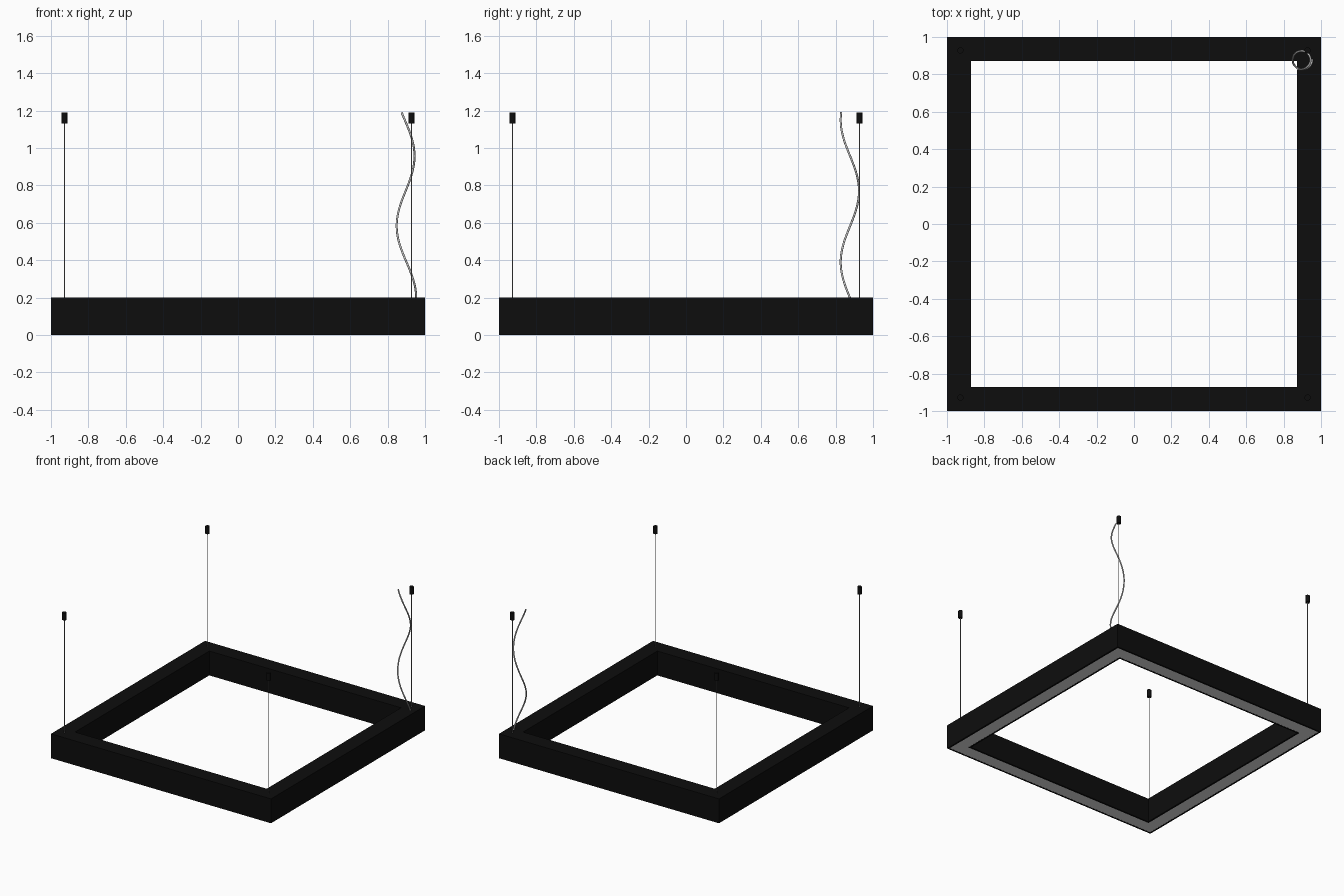
import bpy, bmesh, math

if "Cube" in bpy.data.objects:
    bpy.data.objects.remove(bpy.data.objects["Cube"])

def material(name, v):
    m = bpy.data.materials.new(name)
    m.diffuse_color = (v, v, v, 1)
    m.use_nodes = True
    m.node_tree.nodes["Principled BSDF"].inputs["Base Color"].default_value = m.diffuse_color
    return m

black = material("matte_black", 0.004)
white = material("diffuser_white", 0.8)
steel = material("wire_grey", 0.3)
clear = material("cable_light_grey", 0.6)

def square_ring(name, outer, inner, z0, z1, mat):
    """Square frame swept from a rectangular section around four corners."""
    bm = bmesh.new()
    section = [(outer, z0), (outer, z1), (inner, z1), (inner, z0)]
    corners = [(1, 1), (-1, 1), (-1, -1), (1, -1)]
    loops = [[bm.verts.new((sx * r, sy * r, z)) for r, z in section] for sx, sy in corners]
    for i in range(4):
        a, b = loops[i], loops[(i + 1) % 4]
        for j in range(4):
            k = (j + 1) % 4
            bm.faces.new((a[j], b[j], b[k], a[k]))
    bmesh.ops.recalc_face_normals(bm, faces=bm.faces)
    me = bpy.data.meshes.new(name)
    bm.to_mesh(me)
    bm.free()
    ob = bpy.data.objects.new(name, me)
    me.materials.append(mat)
    bpy.context.collection.objects.link(ob)

def cylinder(name, x, y, z0, z1, r, sides, mat):
    bpy.ops.mesh.primitive_cylinder_add(vertices=sides, radius=r, depth=z1 - z0,
                                        location=(x, y, (z0 + z1) / 2))
    ob = bpy.context.object
    ob.name = name
    ob.data.materials.append(mat)
    bpy.ops.object.shade_smooth_by_angle()

# Square housing with the light diffuser set in its underside
square_ring("housing", 1.0, 0.871, 0.003, 0.2, black)
square_ring("outer_lip", 1.0, 0.986, 0.0, 0.004, black)
square_ring("inner_lip", 0.885, 0.871, 0.0, 0.004, black)
square_ring("diffuser", 0.986, 0.885, 0.001, 0.005, white)

# Suspension wires and ceiling grippers at the corners
for i, (sx, sy) in enumerate([(1, 1), (-1, 1), (-1, -1), (1, -1)]):
    x, y = sx * 0.928, sy * 0.928
    cylinder(f"wire_{i}", x, y, 0.195, 1.14, 0.0025, 8, steel)
    cylinder(f"gripper_{i}", x, y, 1.13, 1.19, 0.0165, 24, black)

# Power cable spiralling loosely up from the back right corner
cu = bpy.data.curves.new("power_cable", 'CURVE')
cu.dimensions = '3D'
cu.bevel_depth = 0.0055
cu.bevel_resolution = 3
cu.use_fill_caps = True
n = 60
sp = cu.splines.new('POLY')
sp.points.add(n)
for i, p in enumerate(sp.points):
    t = i / n
    z = 0.195 + 0.995 * t
    a = 2 * math.pi * (z - 0.2) / 0.76
    p.co = (0.903 - 0.012 * t + 0.05 * math.cos(a), 0.876 - 0.049 * math.sin(a), z, 1)
sp.use_smooth = True
cu.materials.append(clear)
bpy.context.collection.objects.link(bpy.data.objects.new("power_cable", cu))
